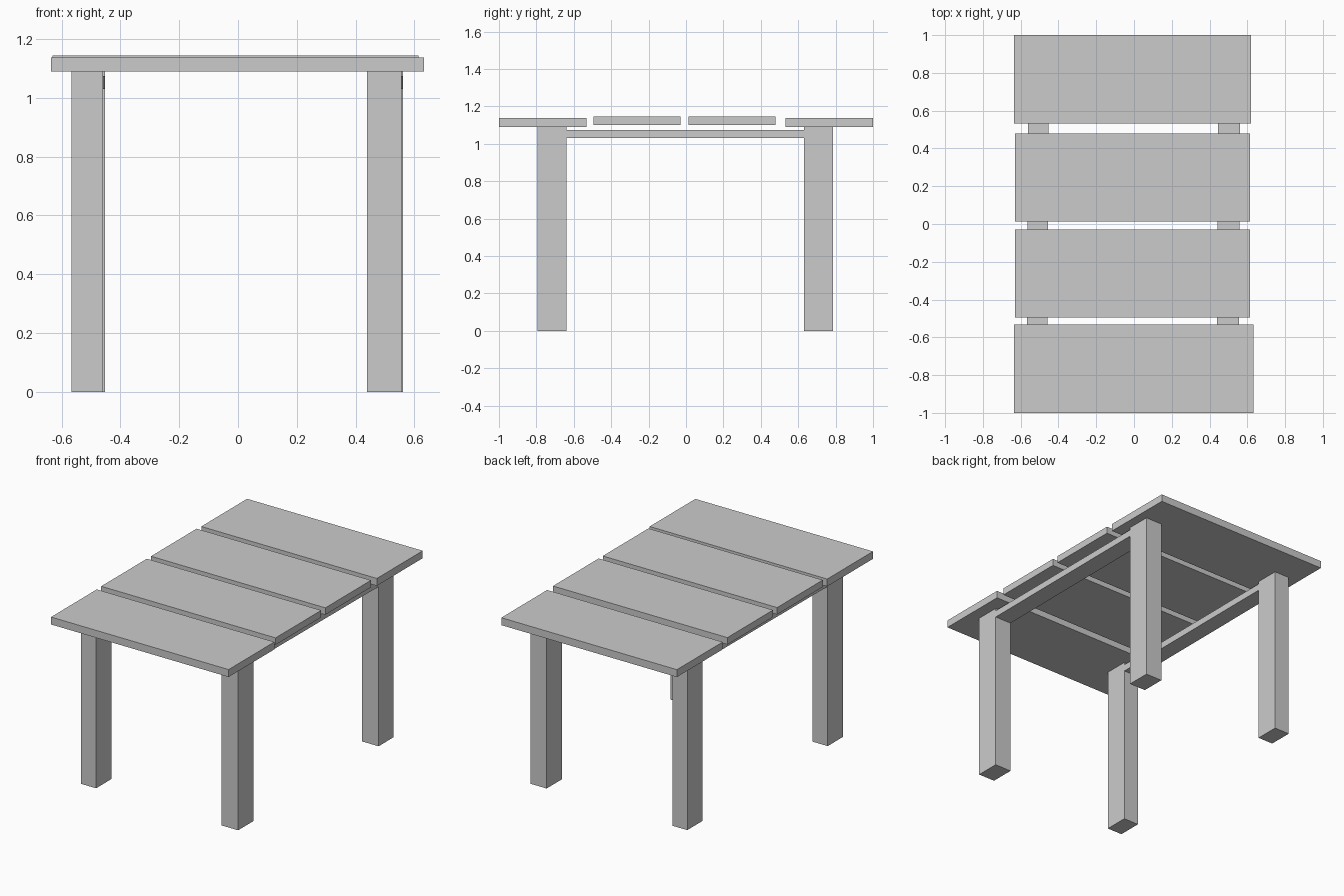
import bpy
import bmesh

if "Cube" in bpy.data.objects:
    bpy.data.objects.remove(bpy.data.objects["Cube"])


def box(name, x, y, z, skew=0.0):
    """Box from (min, max) ranges; skew shifts the back end along x."""
    bm = bmesh.new()
    bmesh.ops.create_cube(bm, size=1)
    for v in bm.verts:
        a, b, c = (co + 0.5 for co in v.co)
        v.co = (x[0] + a * (x[1] - x[0]) + b * skew,
                y[0] + b * (y[1] - y[0]),
                z[0] + c * (z[1] - z[0]))
    mesh = bpy.data.meshes.new(name)
    bm.to_mesh(mesh)
    bm.free()
    obj = bpy.data.objects.new(name, mesh)
    bpy.context.collection.objects.link(obj)
    return obj


# Table top planks: the two middle ones sit slightly higher
box("front_plank", (-0.636, 0.633), (-1.0, -0.533), (1.09, 1.138))
box("front_middle_plank", (-0.631, 0.615), (-0.495, -0.029), (1.10, 1.145))
box("back_middle_plank", (-0.631, 0.615), (0.013, 0.479), (1.10, 1.145))
box("back_plank", (-0.635, 0.62), (0.532, 1.0), (1.09, 1.138))

# Legs and side rails; the back legs are offset slightly to the right
SHIFT = 0.006
for side, x in (("left", (-0.566, -0.459)), ("right", (0.439, 0.556))):
    back_x = (x[0] + SHIFT, x[1] + SHIFT)
    box(f"front_{side}_leg", x, (-0.793, -0.638), (0, 1.09))
    box(f"back_{side}_leg", back_x, (0.632, 0.787), (0, 1.09))
    box(f"{side}_rail", x, (-0.638, 0.632), (1.031, 1.074), SHIFT)
